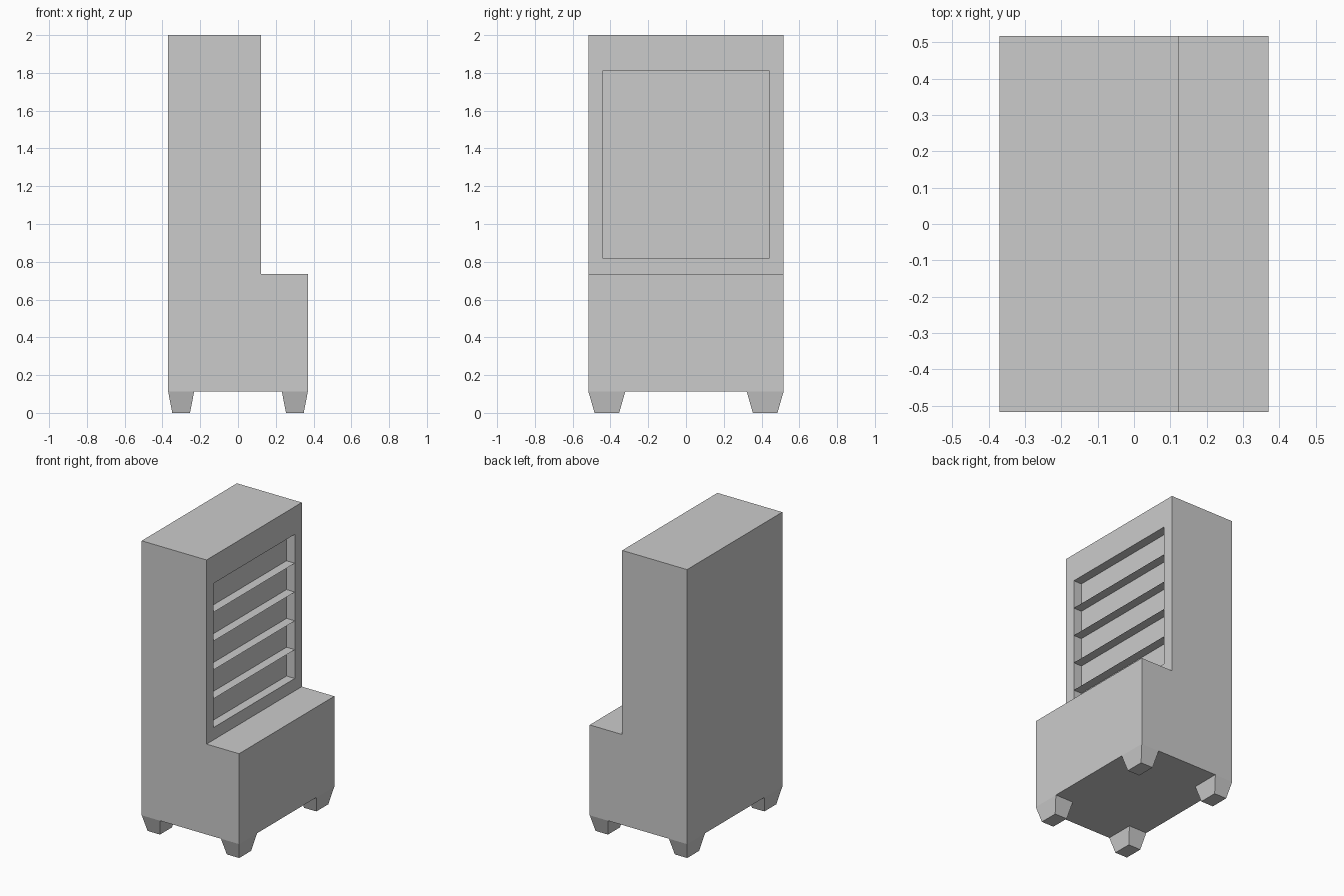
import bpy, bmesh

if "Cube" in bpy.data.objects:
    bpy.data.objects.remove(bpy.data.objects["Cube"])

HALF_X, HALF_Y = 0.37, 0.517      # cabinet half depth and half width
BASE_Z, STEP_Z, TOP_Z = 0.114, 0.735, 2.0
FRONT_X, RECESS = 0.123, 0.063    # display face position and recess depth
OPEN_Y, OPEN_Z0, OPEN_Z1 = 0.441, 0.82, 1.81


def finish(name, bm):
    bmesh.ops.recalc_face_normals(bm, faces=bm.faces)
    mesh = bpy.data.meshes.new(name)
    bm.to_mesh(mesh)
    bm.free()
    obj = bpy.data.objects.new(name, mesh)
    bpy.context.collection.objects.link(obj)
    return obj


# Cabinet body: stepped side profile pulled across the width
bm = bmesh.new()
profile = [(-HALF_X, BASE_Z), (HALF_X, BASE_Z), (HALF_X, STEP_Z),
           (FRONT_X, STEP_Z), (FRONT_X, TOP_Z), (-HALF_X, TOP_Z)]
side = bm.faces.new([bm.verts.new((x, -HALF_Y, z)) for x, z in profile])
pulled = bmesh.ops.extrude_face_region(bm, geom=[side], use_keep_orig=True)
for v in pulled["geom"]:
    if isinstance(v, bmesh.types.BMVert):
        v.co.y = HALF_Y
bmesh.ops.recalc_face_normals(bm, faces=bm.faces)

# Recessed display opening in the upper face
face = next(f for f in bm.faces
            if all(abs(v.co.x - FRONT_X) < 1e-4 for v in f.verts))
mid_z = (STEP_Z + TOP_Z) / 2
face = bmesh.ops.extrude_discrete_faces(bm, faces=[face])["faces"][0]
for v in face.verts:
    v.co.y = OPEN_Y if v.co.y > 0 else -OPEN_Y
    v.co.z = OPEN_Z1 if v.co.z > mid_z else OPEN_Z0
face = bmesh.ops.extrude_discrete_faces(bm, faces=[face])["faces"][0]
for v in face.verts:
    v.co.x -= RECESS
finish("cabinet_body", bm)

# Thin shelves dividing the opening into five equal bays
for i in range(1, 5):
    z = OPEN_Z0 + (OPEN_Z1 - OPEN_Z0) * i / 5
    bm = bmesh.new()
    bm.faces.new([bm.verts.new((x, y, z)) for x, y in (
        (FRONT_X - RECESS, -OPEN_Y), (FRONT_X, -OPEN_Y),
        (FRONT_X, OPEN_Y), (FRONT_X - RECESS, OPEN_Y))])
    finish(f"shelf_{i}", bm)

# Tapered feet flush with the four corners
for x_name, sx in (("back", -1), ("front", 1)):
    for y_name, sy in (("left", -1), ("right", 1)):
        bm = bmesh.new()
        bmesh.ops.create_cube(bm, size=2)
        for v in bm.verts:
            hx, hy, z = (0.069, 0.098, BASE_Z) if v.co.z > 0 else (0.047, 0.065, 0)
            v.co = (sx * 0.301 + v.co.x * hx, sy * 0.419 + v.co.y * hy, z)
        # Leave the hidden top open where it meets the cabinet
        top = [f for f in bm.faces if all(v.co.z > 0.1 for v in f.verts)]
        bmesh.ops.delete(bm, geom=top, context="FACES_ONLY")
        finish(f"{x_name}_{y_name}_foot", bm)
